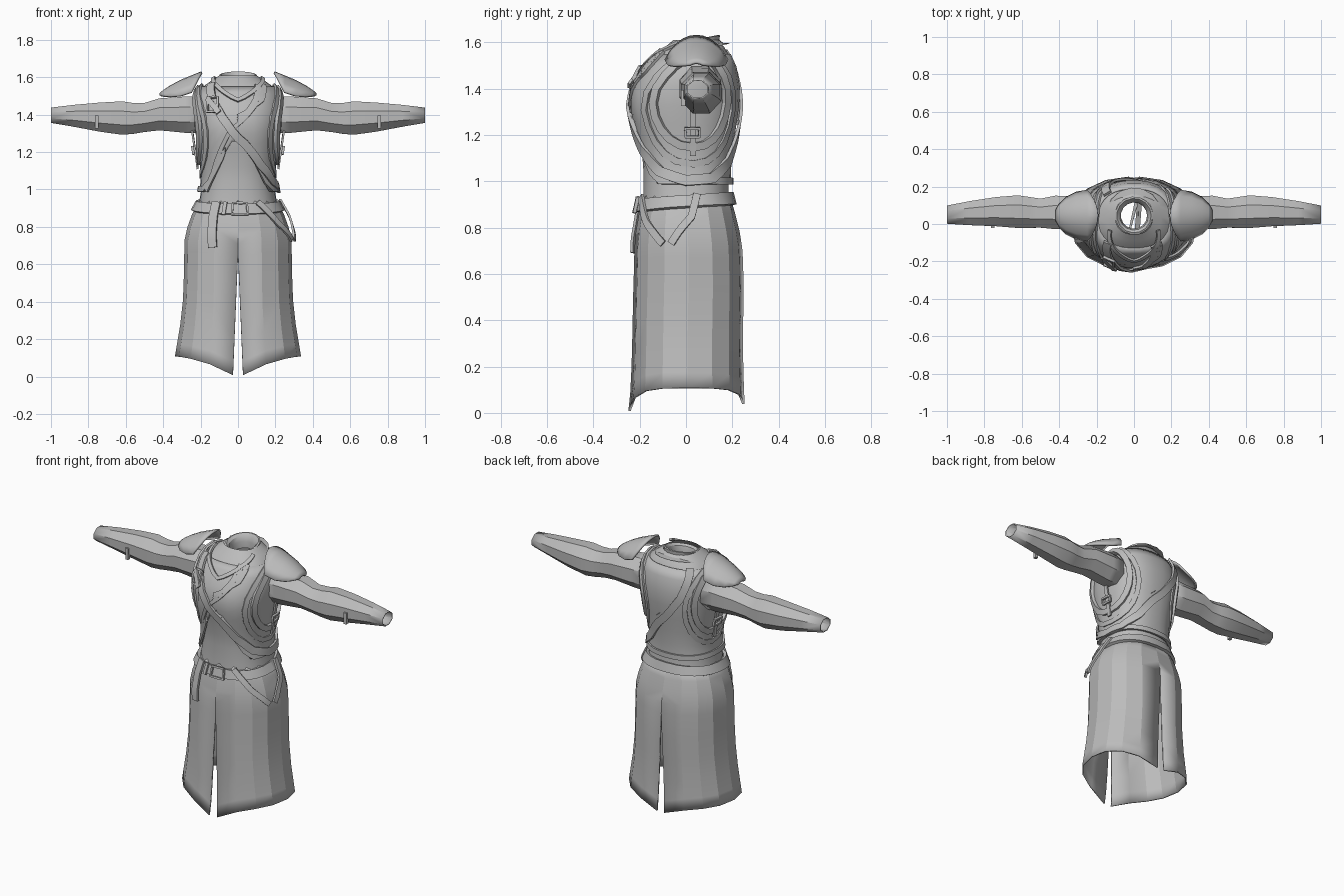
import bpy
from math import sin, cos, radians, pi
from mathutils import Vector

if "Cube" in bpy.data.objects:
    bpy.data.objects.remove(bpy.data.objects["Cube"])

cloth = bpy.data.materials.new("grey cloth")
cloth.use_nodes = True
GREY = (0.5, 0.5, 0.5, 1)
cloth.diffuse_color = GREY
cloth.node_tree.nodes["Principled BSDF"].inputs["Base Color"].default_value = GREY

# Body profiles: height, half width, front y, back y
TORSO = [(.86, .22, -.19, .2), (.95, .205, -.185, .185), (1.05, .188, -.185, .185),
         (1.12, .19, -.19, .19), (1.22, .205, -.21, .205), (1.32, .22, -.232, .22),
         (1.40, .228, -.222, .225), (1.48, .225, -.18, .215), (1.54, .2, -.135, .19),
         (1.58, .145, -.09, .165), (1.61, .1, -.055, .14)]
SKIRT = [(0, .355, -.25, .255), (.11, .337, -.238, .25), (.3, .305, -.232, .245),
         (.45, .29, -.23, .248), (.6, .289, -.225, .25), (.75, .285, -.222, .24),
         (.85, .255, -.205, .215), (.94, .205, -.185, .19)]


def make(name, verts, faces, mirror=False, solid=0, angle=30):
    mesh = bpy.data.meshes.new(name)
    mesh.from_pydata([tuple(v) for v in verts], [], faces)
    mesh.materials.append(cloth)
    ob = bpy.data.objects.new(name, mesh)
    bpy.context.collection.objects.link(ob)
    bpy.ops.object.select_all(action='DESELECT')
    ob.select_set(True)
    bpy.context.view_layer.objects.active = ob
    bpy.ops.object.mode_set(mode='EDIT')
    bpy.ops.mesh.select_all(action='SELECT')
    bpy.ops.mesh.normals_make_consistent(inside=False)
    bpy.ops.object.mode_set(mode='OBJECT')
    bpy.ops.object.shade_smooth_by_angle(angle=radians(angle))
    if solid:
        mod = ob.modifiers.new("thickness", 'SOLIDIFY')
        mod.thickness = solid
    if mirror:
        ob.modifiers.new("mirror", 'MIRROR')
    return ob


def loft(name, rows, closed=True, caps=False, **kw):
    """Skin rows of equal length."""
    n = len(rows[0])
    verts = [v for row in rows for v in row]
    faces = [(i * n + j, i * n + (j + 1) % n, (i + 1) * n + (j + 1) % n, (i + 1) * n + j)
             for i in range(len(rows) - 1) for j in range(n if closed else n - 1)]
    if caps:
        faces += [tuple(range(n)), tuple(range(len(verts) - n, len(verts)))]
    return make(name, verts, faces, **kw)


def power(v, e=.85):
    return abs(v) ** e * (1 if v > 0 else -1)


def surf(profile, deg, z, off=0):
    """Point on a body profile; -90 degrees is the front, 0 is the left side."""
    z1 = min(max(z, profile[0][0]), profile[-1][0])
    for lo, hi in zip(profile, profile[1:]):
        if z1 <= hi[0]:
            break
    t = (z1 - lo[0]) / (hi[0] - lo[0])
    a, f, b = [p + (q - p) * t for p, q in zip(lo[1:], hi[1:])]
    th = radians(deg)
    return Vector(((a + off) * power(cos(th)),
                   (f + b) / 2 + ((b - f) / 2 + off) * power(sin(th)), z))


def ribbon(name, profile, path, width, base=.008, thick=.014, closed=False, steps=5, flip=False):
    """Flat strap laid over a body along (degrees, height) points."""
    pts = list(path) + ([path[0]] if closed else [])
    fine = [(p[0] + (q[0] - p[0]) * k / steps, p[1] + (q[1] - p[1]) * k / steps)
            for p, q in zip(pts, pts[1:]) for k in range(steps)]
    if not closed:
        fine.append(pts[-1])
    if flip:
        fine = [(180 - d, z) for d, z in fine]
    place = [surf(profile, d, z) for d, z in fine]
    rows, n = [], len(place)
    for i, (d, z) in enumerate(fine):
        after = place[(i + 1) % n] if closed else place[min(i + 1, n - 1)]
        before = place[i - 1] if closed or i else place[0]
        along = (after - before).normalized()
        up = surf(profile, d, z + .02) - surf(profile, d, z - .02)
        normal = (surf(profile, d + 3, z) - surf(profile, d - 3, z)).cross(up).normalized()
        side = normal.cross(along).normalized() * width / 2
        lo, hi = place[i] + normal * base, place[i] + normal * (base + thick)
        rows.append([lo - side, hi - side, hi + side, lo + side])
    if closed:
        rows.append(rows[0])
    return loft(name, rows, caps=not closed)


def buckle(name, profile, deg, z, w, h, base, flip=False):
    frame = [(deg - w, z - h), (deg + w, z - h), (deg + w, z + h), (deg - w, z + h)]
    ribbon(name, profile, frame, .012, base, .014, closed=True, steps=2, flip=flip)


# Torso and the vest lying over it, its hem rising to a point in front
DEGS = range(0, 360, 12)
loft("torso", [[surf(TORSO, d, p[0]) for d in DEGS] for p in TORSO])


def vest_hem(d):
    away = abs((d + 90 + 180) % 360 - 180)
    return .99 + .3 * max(0, 1 - away / 52)


HEIGHTS = [0, .06, .15, .3, .45, .6, .75, .9, 1]
loft("vest", [[surf(TORSO, d, vest_hem(d) * (1 - t) + 1.55 * t, .01) for d in DEGS]
              for t in HEIGHTS], solid=.01)
ribbon("vest_hem_trim", TORSO, [(d, vest_hem(d) + .01) for d in range(-90, 270, 15)],
       .03, .008, .012, closed=True, steps=2)

# Collar: outer wall, rolled lip, inner wall, tilted down to the front
collar = []
for r, z in [(.15, 1.565), (.115, 1.575), (.1, 1.59), (.102, 1.61), (.092, 1.613),
             (.078, 1.60), (.07, 1.57), (.07, 1.53)]:
    collar.append([(r * cos(radians(d)), .045 + r * sin(radians(d)),
                    z + .2 * r * sin(radians(d))) for d in range(0, 360, 24)])
loft("collar", collar)
ribbon("neckline", TORSO, [(-30, 1.585), (-62, 1.54), (-90, 1.47), (-118, 1.54), (-150, 1.585)],
       .022, .01, .012)

# Gathered cloth folds on the left chest
for i in range(4):
    ribbon("chest_fold", TORSO, [(-48 - 5 * i, 1.55), (-60 - 4 * i, 1.47), (-90, 1.39 - .012 * i)],
           .018, .008, .012)
ribbon("wrap_edge", TORSO, [(-52, 1.54), (-75, 1.42), (-100, 1.3), (-122, 1.14), (-140, .99)],
       .022, .008, .012)

# Baldric from the right shoulder round the left waist
ribbon("baldric", TORSO, [(-132, 1.55), (-118, 1.45), (-90, 1.28), (-60, 1.14), (-30, 1.04),
                          (0, 1.0), (30, 1.01), (60, 1.09), (90, 1.24), (115, 1.39), (132, 1.55)],
       .045, .014, .014)
buckle("baldric_buckle", TORSO, -119, 1.44, 7, .035, .03)
ribbon("baldric_tip", TORSO, [(-126, 1.47), (-110, 1.40)], .03, .034, .012)

# Armhole trims and side fastenings on both sides
for flip in (False, True):
    for name, half, mid, tall, w, out in [("armhole_lip", 38, 1.34, .19, .035, .022),
                                          ("armhole_band", 52, 1.31, .235, .03, .012)]:
        ring = [(7 + half * cos(k * pi / 10), mid + tall * sin(k * pi / 10)) for k in range(20)]
        ribbon(name, TORSO, ring, w, .006, out, closed=True, steps=1, flip=flip)
    ribbon("side_strap", TORSO, [(6, 1.32), (6, 1.11)], .025, .022, .01, flip=flip)
    buckle("side_buckle", TORSO, 6, 1.215, 6, .018, .03, flip=flip)

# Skirt: left half with open slits front and back, mirrored
rows = []
for t in [0, .08, .2, .36, .52, .68, .75, .83, .91, 1]:
    row = []
    for k in range(9):
        d = -90 + 180 * k / 8
        drop = .1 if d < 0 else .07
        hem = .108 - drop * (1 - abs(cos(radians(d))) ** .85) ** 1.5
        z = hem + (.94 - hem) * t
        p = surf(SKIRT, d, z)
        p.x = max(p.x, .028 * max(0, .68 - z) / .68)
        row.append(p)
    rows.append(row)
loft("skirt", rows, closed=False, mirror=True, solid=.01, angle=18)

# Belt, its buckle and the hanging straps
ribbon("belt", SKIRT, [(d, .908 + .015 * sin(radians(d))) for d in range(0, 360, 15)],
       .055, .0, .018, closed=True, steps=1)
buckle("belt_buckle", SKIRT, -88, .893, 7, .03, .016)
ribbon("belt_loop", SKIRT, [(-104, .93), (-104, .86)], .02, .016, .012)
ribbon("right_hanging_strap", SKIRT, [(-117, .93), (-115, .8), (-113, .69)], .048, .016, .012)
ribbon("left_front_strap", SKIRT, [(-66, .93), (-45, .82), (-22, .73)], .032, .016, .012)
ribbon("left_side_strap", SKIRT, [(10, .94), (3, .84), (-14, .73)], .032, .016, .012)

# Sleeves: x, centre y, centre z, y radius, z radius
SLEEVE = [(.18, .06, 1.40, .085, .1), (.28, .06, 1.4, .09, .1), (.42, .062, 1.402, .092, .088),
          (.5, .058, 1.385, .08, .08), (.56, .062, 1.38, .085, .085), (.62, .066, 1.382, .09, .092),
          (.74, .066, 1.387, .08, .08), (.88, .058, 1.394, .066, .06), (1, .05, 1.397, .05, .042)]
loft("sleeve", [[(x, y + ry * cos(k * pi / 4 + .39) * 1.05, z + rz * sin(k * pi / 4 + .39) * 1.05)
                 for k in range(8)] for x, y, z, ry, rz in SLEEVE],
     mirror=True, solid=.006, angle=25)

# Forearm tabs
for s in (-1, 1):
    bpy.ops.mesh.primitive_cube_add(size=1, location=(.755 * s, -.012, 1.36))
    tab = bpy.context.object
    tab.name = "forearm_tab"
    tab.scale = (.02, .02, .07)
    tab.data.materials.append(cloth)

# Shoulder plates: x, ridge z, half depth, edge z
PLATE = [(.195, 1.632, .115, 1.565), (.25, 1.61, .138, 1.525), (.31, 1.585, .128, 1.505),
         (.365, 1.555, .1, 1.5), (.4, 1.532, .065, 1.502), (.42, 1.515, .03, 1.505)]
rows = []
for x, top, w, low in PLATE:
    rows.append([(x + .035 * v * v * (x < .24), .045 + w * v, low + (top - low) * (1 - abs(v) ** 2.2))
                 for v in [k / 4 - 1 for k in range(9)]])
loft("shoulder_plate", rows, closed=False, mirror=True, solid=.012)
